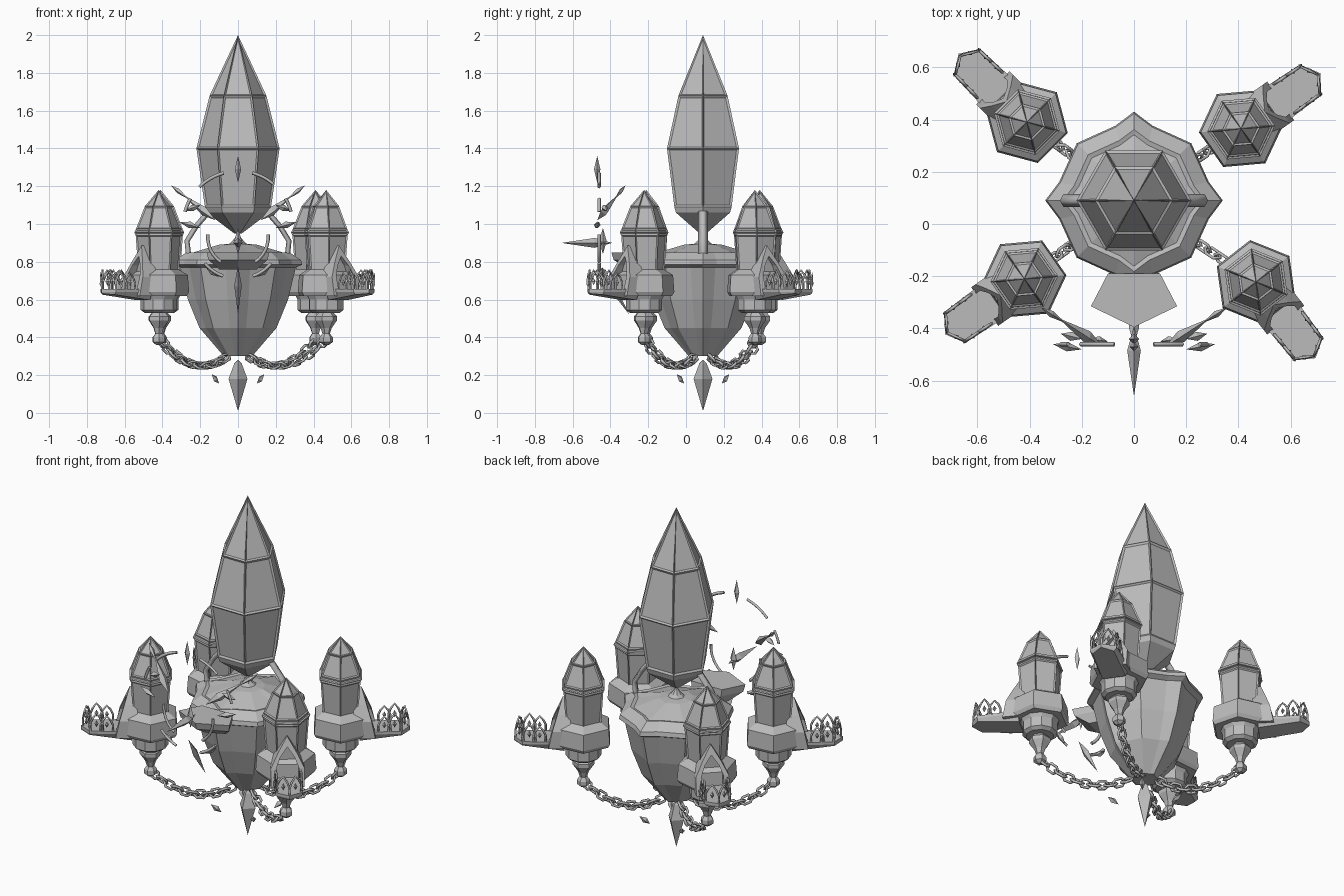
import bpy, bmesh
from math import pi, sin, cos, radians
from mathutils import Matrix, Vector

if "Cube" in bpy.data.objects:
    bpy.data.objects.remove(bpy.data.objects["Cube"])

stone = bpy.data.materials.new("grey stone")
stone.use_nodes = True
GREY = (0.5, 0.5, 0.5, 1)
stone.diffuse_color = GREY
stone.node_tree.nodes["Principled BSDF"].inputs["Base Color"].default_value = GREY
CENTRE = Matrix.Translation((0, 0.09, 0))


def finish(name, bm, matrix):
    bmesh.ops.recalc_face_normals(bm, faces=bm.faces)
    mesh = bpy.data.meshes.new(name)
    bm.to_mesh(mesh)
    bm.free()
    mesh.materials.append(stone)
    ob = bpy.data.objects.new(name, mesh)
    ob.matrix_world = matrix
    bpy.context.collection.objects.link(ob)
    return ob


def rings(name, loops, matrix, panel=None):
    """Skin a stack of equal loops; panel = (rim width, depth, low z, high z)."""
    bm = bmesh.new()
    rows = [[bm.verts.new(p) for p in loop] for loop in loops]
    n = len(rows[0])
    for a, b in zip(rows, rows[1:]):
        for i in range(n):
            j = (i + 1) % n
            bm.faces.new((a[i], a[j], b[j], b[i]))
    bm.faces.new(rows[0][::-1])
    bm.faces.new(rows[-1])
    bmesh.ops.remove_doubles(bm, verts=bm.verts, dist=0.0005)
    bmesh.ops.recalc_face_normals(bm, faces=bm.faces)
    if panel:
        width, depth, low, high = panel
        picked = [f for f in bm.faces if low < f.calc_center_median().z < high and abs(f.normal.z) < 0.95]
        bmesh.ops.inset_individual(bm, faces=picked, thickness=width, depth=-depth)
    return finish(name, bm, matrix)


def lathe(name, profile, sides, matrix, turn=0.0, panel=None):
    loops = [[(r * cos(turn + 2 * pi * i / sides), r * sin(turn + 2 * pi * i / sides), z)
              for i in range(sides)] for r, z in profile]
    return rings(name, loops, matrix, panel)


def tube(name, points, thick, matrix, closed=False, widen=1.0):
    curve = bpy.data.curves.new(name, "CURVE")
    curve.dimensions = "3D"
    curve.bevel_depth = thick
    curve.bevel_resolution = 0
    curve.use_fill_caps = True
    line = curve.splines.new("POLY")
    line.points.add(len(points) - 1)
    for p, co in zip(line.points, points):
        p.co = (*co, 1)
    line.use_cyclic_u = closed
    helper = bpy.data.objects.new(name + " path", curve)
    bpy.context.collection.objects.link(helper)
    deps = bpy.context.evaluated_depsgraph_get()
    mesh = bpy.data.meshes.new_from_object(helper.evaluated_get(deps))
    bpy.data.objects.remove(helper)
    bm = bmesh.new()
    bm.from_mesh(mesh)
    bpy.data.meshes.remove(mesh)
    bmesh.ops.scale(bm, vec=(1, widen, 1), verts=bm.verts)
    return finish(name, bm, matrix)


def shard(name, start, end, radius, matrix=Matrix(), belly=0.5):
    """Diamond shaped crystal between two points."""
    a, b = Vector(start), Vector(end)
    turn = (b - a).to_track_quat("Z", "Y").to_matrix().to_4x4()
    size = (b - a).length
    lathe(name, [(0, 0), (radius, size * belly), (0, size)], 4, matrix @ Matrix.Translation(a) @ turn)


# Great crystal with recessed panels
lathe("great_crystal", [(0.02, 0.95), (0.165, 1.06), (0.175, 1.09), (0.22, 1.4), (0.15, 1.68), (0, 2.0)],
      6, CENTRE, panel=(0.014, 0.008, 1.1, 2))

# Central bowl: eight sided with four sharp ridges
corner = [(0, 0.34), (14, 0.295), (45, 0.31), (76, 0.295)]
outline = [(radians(q * 90 + a), r) for q in range(4) for a, r in corner]
bowl = [(0.22, 0.3), (0.6, 0.45), (0.78, 0.6), (0.9, 0.77), (1, 0.785), (0.98, 0.81),
        (0.8, 0.85), (0.74, 0.845), (0.3, 0.89), (0, 0.9)]
rings("central_bowl", [[(s * r * cos(a), s * r * sin(a), z) for a, r in outline] for s, z in bowl], CENTRE)
lathe("bowl_finial", [(0.05, 0.87), (0.055, 0.885), (0.03, 0.91), (0, 0.95)], 8, CENTRE)

# Front landing, flaring towards a point
landing = [(-0.1, -0.19), (-0.165, -0.315), (0, -0.395), (0.165, -0.315), (0.1, -0.19)]
rings("front_landing", [[(x * s, -0.16 + (y + 0.16) * s, z) for x, y in landing]
                        for s, z in ((0.6, 0.76), (0.95, 0.81), (1, 0.85))], Matrix())

# Two arms that hold the crystal
for side in (-1, 1):
    tube("crystal_arm", [(side * x, 0, z) for x, z in ((0.26, 0.82), (0.27, 0.91), (0.22, 0.99), (0.15, 1.07))],
         0.014, CENTRE, widen=1.8)

# Hanging pendant and its four small gems
lathe("pendant", [(0, 0.01), (0.05, 0.18), (0.02, 0.26), (0, 0.28)], 4, CENTRE)
for sx in (-1, 1):
    for sy in (-1, 1):
        shard("hanging_gem", (sx * 0.1, sy * 0.1, 0.155), (sx * 0.14, sy * 0.14, 0.205), 0.016, CENTRE)


def pointed_arch(half, height):
    """Gothic arch as (across, up) points."""
    left = [(-half, 0), (-half, height * 0.4), (-half * 0.62, height * 0.72), (0, height)]
    return left + [(-x, z) for x, z in left[-2::-1]]


def doorway(matrix):
    """Gabled portal, leaning back, with a pointed recess."""
    outer = [(-0.09, 0.62), (-0.09, 0.72), (-0.05, 0.8), (0, 0.885), (0.05, 0.8), (0.09, 0.72), (0.09, 0.62)]
    inner = [(x, 0.65 + z) for x, z in pointed_arch(0.06, 0.18)]

    def lean(z):
        return 0.185 - max(0, z - 0.66) * 0.33
    bm = bmesh.new()
    back = [bm.verts.new((0.07, x, z)) for x, z in outer]
    front = [bm.verts.new((lean(z), x, z)) for x, z in outer]
    lip = [bm.verts.new((lean(z), x, z)) for x, z in inner]
    deep = [bm.verts.new((0.108, x, z)) for x, z in inner]
    for a, b in ((back, front), (front, lip), (lip, deep)):
        for i in range(7):
            j = (i + 1) % 7
            bm.faces.new((a[i], a[j], b[j], b[i]))
    bm.faces.new(deep)
    finish("tower_doorway", bm, matrix)


def railing(a, b, height, matrix):
    """Pointed hoop between two floor points, with a gem inside."""
    a, b = Vector(a), Vector(b)
    mid, half = (a + b) / 2, (b - a) / 2
    size = half.length
    pts = [mid + half * (x / size) + Vector((0, 0, z)) for x, z in pointed_arch(size, height)]
    tube("railing_arch", pts, 0.006, matrix)
    shard("railing_gem", mid + Vector((0, 0, height * 0.2)), mid + Vector((0, 0, height * 0.62)), 0.011, matrix)


def tower(x, y, angle):
    m = Matrix.Translation((x, y, 0)) @ Matrix.Rotation(radians(angle), 4, "Z")
    turn = pi / 6
    lathe("tower", [(0.105, 0.7), (0.122, 0.94), (0.13, 0.955), (0.12, 0.975), (0.073, 1.095), (0, 1.18)],
          6, m, turn, panel=(0.01, 0.006, 0.7, 2))
    lathe("tower_base", [(0.15, 0.62), (0.162, 0.64), (0.155, 0.73), (0.105, 0.76)], 6, m, turn)
    lathe("tower_collar", [(0.075, 0.53), (0.095, 0.545), (0.095, 0.6), (0.11, 0.63)], 10, m)
    lathe("tower_spindle", [(0.015, 0.36), (0.035, 0.375), (0.035, 0.4), (0.02, 0.42), (0.03, 0.45),
                            (0.058, 0.49), (0.058, 0.51), (0.035, 0.535)], 6, m)
    doorway(m)
    # Balcony floor, wedge shaped underneath
    top = [(0.1, -0.08), (0.325, -0.072), (0.37, 0), (0.325, 0.072), (0.1, 0.08)]
    rings("tower_balcony", [[(u, v * 0.8, 0.632 - (0.37 - u) * 0.13) for u, v in top],
                            [(u, v, 0.64) for u, v in top], [(u, v, 0.655) for u, v in top]], m)
    # Railing hoops along both sides and round the tip
    z = 0.655
    tip = (0.36, 0, z)
    for s in (-1, 1):
        railing((0.2, s * 0.068, z), (0.265, s * 0.066, z), 0.085, m)
        railing((0.255, s * 0.067, z), (0.32, s * 0.065, z), 0.1, m)
        railing((0.322, s * 0.065, z), tip, 0.1, m)
        shard("railing_spike", (0.322, s * 0.065, z), (0.33, s * 0.068, z + 0.09), 0.009, m, 0.3)


def chain(x, y):
    a, c = Vector((x, y, 0)), Vector((x * 0.13, 0.09 + (y - 0.09) * 0.13, 0))

    def at(t):
        p = a.lerp(c, t)
        p.z = 0.39 * (1 - t) ** 2 + 2 * t * (1 - t) * 0.165 + 0.3 * t * t
        return p
    count = 11
    for i in range(count):
        p, q = at(i / count), at((i + 1) / count)
        d = (q - p).to_track_quat("X", "Z").to_matrix().to_4x4()
        m = Matrix.Translation((p + q) / 2) @ d @ Matrix.Rotation(pi / 4 + i * pi / 2, 4, "X")
        tube("chain_link", [(0.036, 0, 0), (0.017, 0.021, 0), (-0.017, 0.021, 0),
                            (-0.036, 0, 0), (-0.017, -0.021, 0), (0.017, -0.021, 0)], 0.008, m, True)


# Four satellite towers and their chains
for x, y, angle in ((-0.41, 0.39, 135), (0.41, 0.365, 35), (-0.42, -0.21, 215), (0.467, -0.222, -52)):
    tower(x, y, angle)
    chain(x, y)

# Floating broken rings in front
for radius, height, spans in ((0.29, 0.99, ((50, 75), (105, 135), (15, 30), (150, 165))),
                              (0.16, 0.93, ((-55, 5), (175, 235))),
                              (0.23, 0.94, ((-70, -40), (220, 250)))):
    for lo, hi in spans:
        arc = [radians(lo + (hi - lo) * k / 6) for k in range(7)]
        tube("ring_fragment", [(radius * cos(t), -0.46, height + radius * sin(t)) for t in arc], 0.009, Matrix())

# Floating spears and splinters
shard("forward_spear", (0, -0.66, 0.9), (0, -0.39, 0.9), 0.026, belly=0.65)
shard("top_splinter", (0, -0.47, 1.22), (0, -0.47, 1.36), 0.017)
shard("lower_spear", (0, -0.46, 0.78), (0, -0.3, 0.52), 0.02, belly=0.4)
shard("core_splinter", (0, -0.44, 0.84), (0, -0.44, 0.98), 0.02)
for s in (-1, 1):
    shard("side_spear", (s * 0.12, -0.47, 1.02), (s * 0.29, -0.36, 1.155), 0.024, belly=0.35)
    shard("spear_tip", (s * 0.26, -0.38, 1.13), (s * 0.355, -0.32, 1.205), 0.013, belly=0.6)
    shard("splinter", (s * 0.2, -0.48, 0.98), (s * 0.31, -0.46, 1.01), 0.018)
    shard("splinter", (s * 0.2, -0.44, 1.1), (s * 0.28, -0.42, 1.07), 0.018)
    shard("splinter", (s * 0.1, -0.45, 0.72), (s * 0.17, -0.44, 0.77), 0.016)
